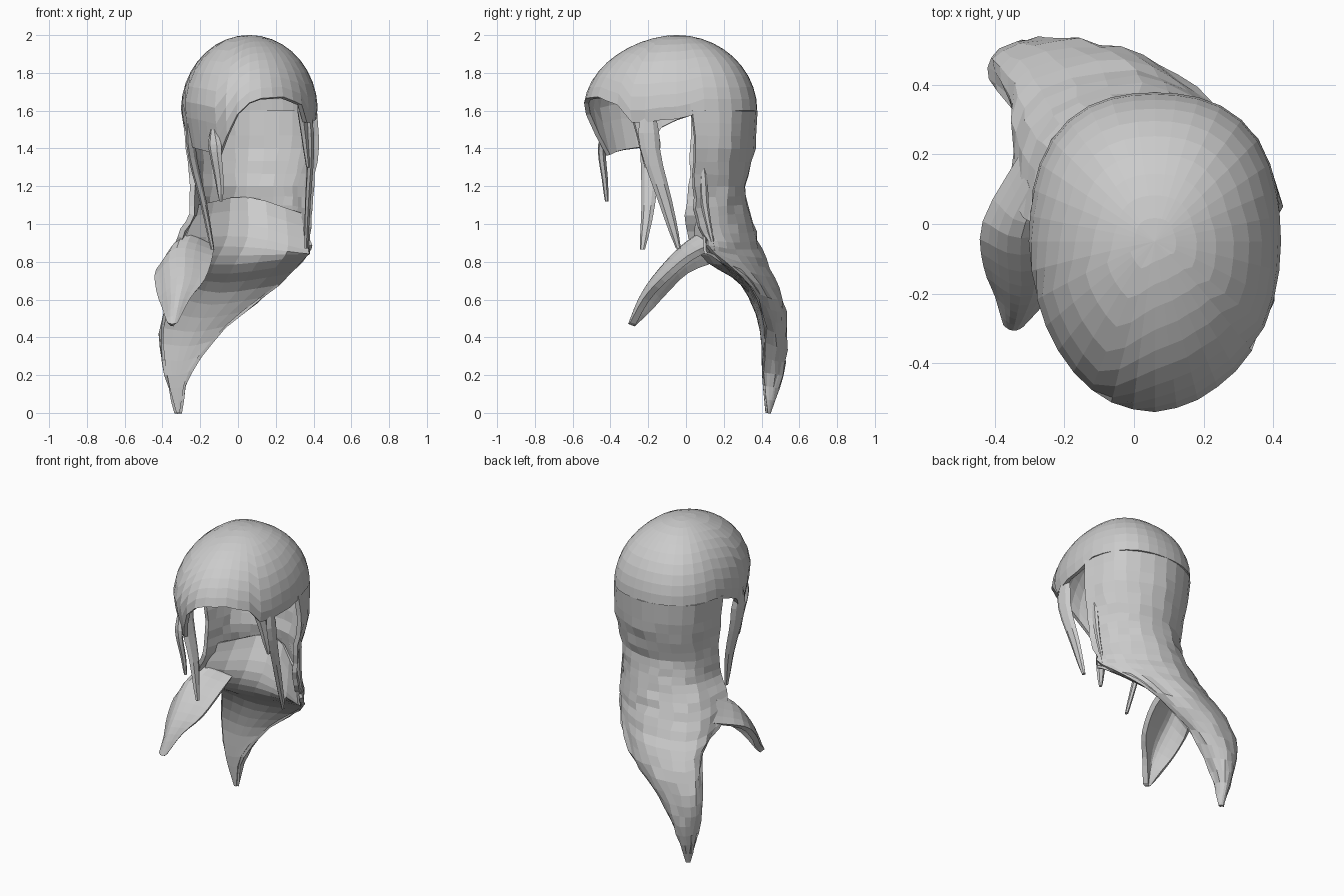
import bpy, bmesh, math, random
from mathutils import Vector

random.seed(4)


def cubic(pts, t):
    """Smooth interpolation through key points, t in 0..1."""
    n = len(pts) - 1
    i = min(int(t * n), n - 1)
    f = t * n - i
    b, c = pts[i], pts[i + 1]
    a = pts[i - 1] if i > 0 else b * 2 - c
    d = pts[i + 2] if i + 2 <= n else c * 2 - b
    return 0.5 * (2 * b + (c - a) * f + (2 * a - 5 * b + 4 * c - d) * f * f
                  + (3 * b - a - 3 * c + d) * f ** 3)


def grid(name, rows, wrap=False, thick=0.0, cap=False):
    bm = bmesh.new()
    vs = [[bm.verts.new(p) for p in r] for r in rows]
    n = len(rows[0])
    for r0, r1 in zip(vs, vs[1:]):
        for j in range(n if wrap else n - 1):
            k = (j + 1) % n
            bm.faces.new((r0[j], r1[j], r1[k], r0[k]))
    if cap:
        bm.faces.new(vs[0])
        bm.faces.new(vs[-1])
    bmesh.ops.remove_doubles(bm, verts=bm.verts, dist=0.0005)
    bmesh.ops.recalc_face_normals(bm, faces=bm.faces)
    me = bpy.data.meshes.new(name)
    bm.to_mesh(me)
    bm.free()
    ob = bpy.data.objects.new(name, me)
    bpy.context.collection.objects.link(ob)
    if thick:
        m = ob.modifiers.new("thickness", "SOLIDIFY")
        m.thickness = thick
        m.offset = 0
    return ob


def loft(name, keys, nu, nv, thick, jitter=0.0):
    keys = [[Vector(p) for p in r] for r in keys]
    rows = []
    for i in range(nv + 1):
        sec = [cubic([r[k] for r in keys], i / nv) for k in range(len(keys[0]))]
        row = [cubic(sec, j / nu) for j in range(nu + 1)]
        if 2 < i < nv - 1:
            for p in row:
                p.x += random.uniform(-jitter, jitter)
                p.y += random.uniform(-jitter, jitter)
        rows.append(row)
    return grid(name, rows, thick=thick)


def strand(name, path, width, depth, turn, n=9):
    """Flat lock tapering at both ends; turn is the heading of its wide axis."""
    path = [Vector(p) for p in path]
    a = math.radians(turn)
    wide = Vector((math.cos(a), math.sin(a), 0))
    thin = Vector((-math.sin(a), math.cos(a), 0))
    rows = []
    for i in range(n + 1):
        t = i / n
        c = cubic(path, t)
        k = ((1 - t) ** 0.7 * 0.8 + 0.2) * min(1, 0.35 + 3 * t)
        rows.append([c + wide * math.cos(q * math.pi / 3) * width * k
                     + thin * math.sin(q * math.pi / 3) * depth * (0.3 + 0.7 * k)
                     for q in range(6)])
    return grid(name, rows, wrap=True, cap=True)


# Crown: hollow egg-shaped cap with an uneven hem (angle, hem height)
HEM = [(-180, 1.55), (-167, 1.5), (-160, 1.41), (-135, 1.39), (-118, 1.36),
       (-108, 1.50), (-97, 1.61), (-85, 1.66), (-60, 1.67), (-40, 1.63),
       (-28, 1.52), (-15, 1.55), (8, 1.56), (14, 1.6), (166, 1.6), (172, 1.56), (180, 1.55)]


def hem(a):
    for (a0, h0), (a1, h1) in zip(HEM, HEM[1:]):
        if a <= a1:
            return h0 + (h1 - h0) * (a - a0) / (a1 - a0)
    return HEM[-1][1]


rows = []
for i in range(11):
    row = []
    for j in range(36):
        deg = -180 + 10 * j
        a, h = math.radians(deg), hem(deg)
        smax = math.acos((h - 1.6) / 0.39) / (math.pi / 2) if h > 1.6 else 1 + (1.6 - h) / 0.6
        s = smax * i / 10
        if s <= 1:
            z, k = 1.6 + 0.388 * math.cos(s * math.pi / 2), math.sin(s * math.pi / 2)
        else:
            z = 1.6 - 0.6 * (s - 1)
            k = 1 - 0.5 * (1.6 - z)
        back_half = deg > 0
        r = 1 + (0.07 * math.sin(2 * a) ** 2 if back_half else 0)
        y = 0.415 * k if back_half else 0.48 * k ** 1.12
        row.append(Vector((0.06 + 0.35 * k * r * math.cos(a), -0.05 + y * r * math.sin(a), z)))
    rows.append(row)
grid("crown", rows, wrap=True, thick=0.025)

# Back hair: U-shaped curtain that sweeps into a long pointed tail
back = [
    [(-.285, .03, 1.6), (-.205, .262, 1.6), (.06, .365, 1.6), (.325, .262, 1.6), (.405, .03, 1.6)],
    [(-.26, .03, 1.4), (-.185, .25, 1.4), (.06, .35, 1.4), (.32, .25, 1.4), (.415, .05, 1.4)],
    [(-.24, .02, 1.2), (-.17, .21, 1.2), (.05, .305, 1.2), (.28, .23, 1.2), (.385, .04, 1.2)],
    [(-.25, .0, 1.05), (-.19, .22, 1.05), (.04, .335, 1.05), (.275, .23, 1.05), (.375, .06, 1.03)],
    [(-.31, .02, .93), (-.25, .27, .90), (.02, .37, .91), (.27, .26, .90), (.375, .11, .91)],
    [(-.34, .10, .81), (-.29, .35, .75), (.0, .43, .76), (.23, .31, .79), (.37, .14, .84)],
    [(-.32, .29, .69), (-.34, .44, .60), (-.1, .50, .60), (.09, .43, .61), (.2, .34, .68)],
    [(-.395, .40, .45), (-.39, .48, .40), (-.25, .525, .40), (-.14, .48, .42), (-.07, .42, .46)],
    [(-.375, .41, .20), (-.36, .47, .20), (-.31, .50, .20), (-.27, .47, .21), (-.26, .41, .22)],
    [(-.325, .43, .0), (-.32, .432, .0), (-.318, .435, .0), (-.315, .432, .0), (-.31, .43, .0)],
]
loft("back_hair", back, 14, 27, 0.028, 0.007)

# Underside: closes the tail between its hems, with a ridge at the nape
under = [
    [(-.22, .08, 1.1), (.05, .30, 1.14), (.36, .10, 1.05)],
    [(-.28, .05, .93), (.05, .19, .93), (.375, .10, .86)],
    [(-.33, .12, .80), (-.02, .20, .79), (.365, .14, .835)],
    [(-.32, .29, .69), (-.1, .34, .64), (.2, .34, .68)],
    [(-.395, .40, .45), (-.23, .40, .43), (-.07, .42, .46)],
    [(-.375, .41, .20), (-.31, .41, .20), (-.26, .41, .22)],
    [(-.325, .43, .0), (-.318, .428, .0), (-.31, .43, .0)],
]
loft("tail_underside", under, 6, 18, 0.015)

# Side tail: shorter curl sweeping forward on the left
side = [
    [(-.31, .20, .82), (-.27, .09, .95), (-.14, .18, .90)],
    [(-.42, .01, .75), (-.32, -.03, .86), (-.14, .02, .82)],
    [(-.42, -.11, .64), (-.32, -.165, .71), (-.18, -.12, .70)],
    [(-.385, -.20, .54), (-.33, -.24, .59), (-.26, -.21, .60)],
    [(-.365, -.28, .47), (-.345, -.29, .465), (-.325, -.28, .475)],
]
loft("side_tail", side, 8, 12, 0.035)

# Loose locks hanging from the hem
strand("front_lock", [(-.13, -.43, 1.5), (-.12, -.445, 1.38), (-.10, -.43, 1.24), (-.09, -.42, 1.12)], .045, .02, -25)
strand("left_lock", [(-.262, -.19, 1.58), (-.24, -.19, 1.35), (-.18, -.20, 1.1), (-.135, -.23, .865)], .065, .022, 75)
strand("right_lock", [(.37, -.20, 1.64), (.385, -.19, 1.4), (.37, -.11, 1.12), (.36, -.04, .87)], .065, .022, 95)
strand("right_front_lock", [(.33, -.28, 1.66), (.35, -.24, 1.5), (.37, -.21, 1.3)], .05, .02, 60, 5)
strand("right_back_lock", [(.385, .09, 1.3), (.375, .10, 1.1), (.37, .15, .86)], .03, .018, 90, 6)
